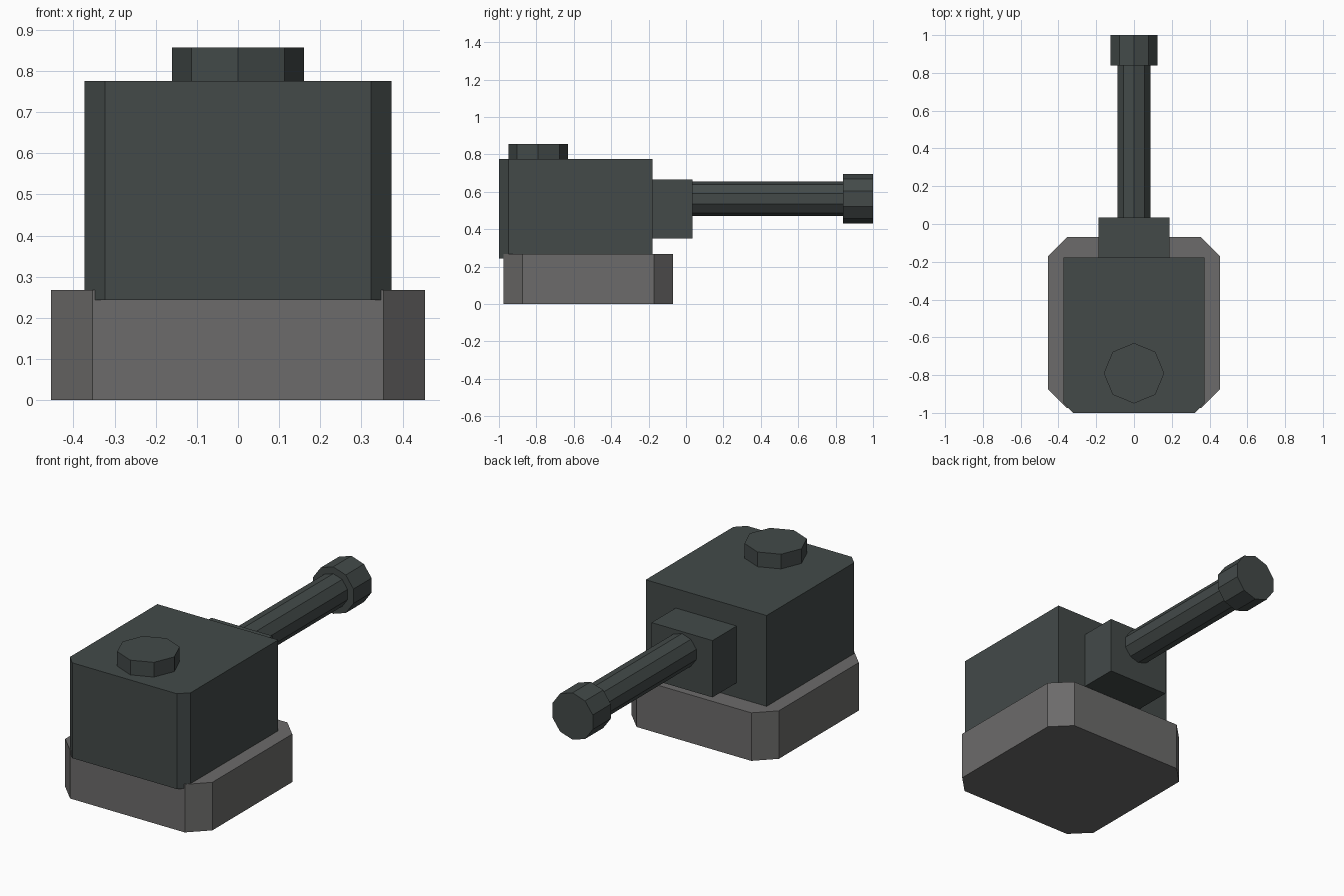
import bpy, bmesh, math
from mathutils import Matrix

if "Cube" in bpy.data.objects:
    bpy.data.objects.remove(bpy.data.objects["Cube"])


def material(name, rgb):
    m = bpy.data.materials.new(name)
    m.diffuse_color = (*rgb, 1)
    m.use_nodes = True
    m.node_tree.nodes["Principled BSDF"].inputs["Base Color"].default_value = m.diffuse_color
    return m


dark_metal = material("dark green grey", (0.056, 0.068, 0.066))
stone = material("warm grey", (0.150, 0.147, 0.145))


def add_object(name, bm, mat):
    bmesh.ops.recalc_face_normals(bm, faces=bm.faces)
    mesh = bpy.data.meshes.new(name)
    bm.to_mesh(mesh)
    bm.free()
    mesh.materials.append(mat)
    obj = bpy.data.objects.new(name, mesh)
    bpy.context.collection.objects.link(obj)
    return obj


def block(name, half_x, y0, y1, z0, z1, mat, front_cut=0, back_cut=0):
    """Box centred on x = 0 with optional chamfered vertical corners."""
    right = []
    if front_cut:
        right += [(half_x - front_cut, y0), (half_x, y0 + front_cut)]
    else:
        right += [(half_x, y0)]
    if back_cut:
        right += [(half_x, y1 - back_cut), (half_x - back_cut, y1)]
    else:
        right += [(half_x, y1)]
    outline = right + [(-x, y) for x, y in reversed(right)]
    bm = bmesh.new()
    face = bm.faces.new([bm.verts.new((x, y, z0)) for x, y in outline])
    top = bmesh.ops.extrude_face_region(bm, geom=[face], use_keep_orig=True)["geom"]
    bmesh.ops.translate(bm, vec=(0, 0, z1 - z0),
                        verts=[v for v in top if isinstance(v, bmesh.types.BMVert)])
    return add_object(name, bm, mat)


def cylinder(name, sides, radius, length, matrix, mat):
    bm = bmesh.new()
    bmesh.ops.create_cone(bm, cap_ends=True, segments=sides, radius1=radius,
                          radius2=radius, depth=length, matrix=matrix)
    return add_object(name, bm, mat)


def tube_along_y(name, radius, y0, y1):
    # Ten sides, with a corner pointing straight up
    m = Matrix.Translation((0, (y0 + y1) / 2, 0.563)) @ Matrix.Rotation(math.pi / 2, 4, 'X')
    return cylinder(name, 10, radius, y1 - y0, m, dark_metal)


# Base and turret body
block("base", 0.454, -0.975, -0.07, 0, 0.268, stone, 0.1, 0.1)
block("turret", 0.373, -1.0, -0.178, 0.243, 0.775, dark_metal, front_cut=0.05)

# Gun mount, barrel and muzzle
block("gun_mount", 0.188, -0.19, 0.035, 0.35, 0.667, dark_metal)
tube_along_y("barrel", 0.093, 0.02, 0.85)
tube_along_y("muzzle", 0.131, 0.84, 1.0)

# Eight-sided hatch on the roof
cylinder("hatch", 8, 0.16, 0.097, Matrix.Translation((0, -0.79, 0.8085)), dark_metal)
